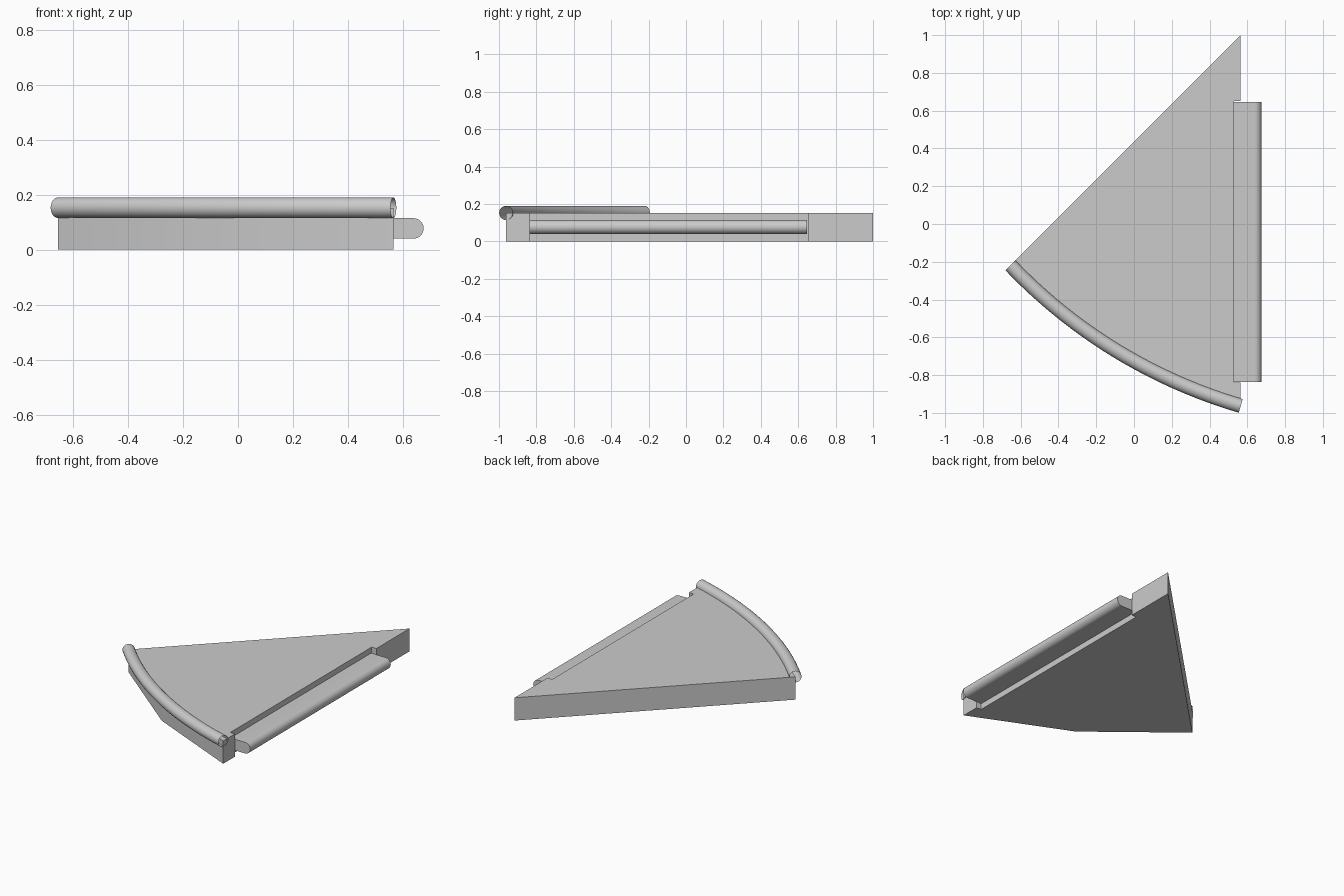
import bpy, bmesh, math
from mathutils import Vector

if "Cube" in bpy.data.objects:
    bpy.data.objects.remove(bpy.data.objects["Cube"])


def prism(name, pts, depth):
    """Closed profile of 3D points, extruded along a vector, edges sharp by angle."""
    bm = bmesh.new()
    face = bm.faces.new([bm.verts.new(p) for p in pts])
    ext = bmesh.ops.extrude_face_region(bm, geom=[face])
    bmesh.ops.translate(bm, vec=depth, verts=[g for g in ext["geom"] if isinstance(g, bmesh.types.BMVert)])
    bmesh.ops.recalc_face_normals(bm, faces=bm.faces)
    me = bpy.data.meshes.new(name)
    bm.to_mesh(me)
    bm.free()
    ob = bpy.data.objects.new(name, me)
    bpy.context.collection.objects.link(ob)
    bpy.ops.object.select_all(action='DESELECT')
    ob.select_set(True)
    bpy.context.view_layer.objects.active = ob
    bpy.ops.object.shade_smooth_by_angle(angle=math.radians(30))
    return ob


# Shared arc along the wide end of the wedge
A, B = Vector((-0.654, -0.219)), Vector((0.565, -0.963))
SWEEP = math.radians(30)
chord = B - A
R = chord.length / (2 * math.sin(SWEEP / 2))
inward = Vector((-chord.y, chord.x)).normalized()
centre = (A + B) / 2 + inward * R * math.cos(SWEEP / 2)
base = math.atan2(-inward.y, -inward.x)


def arc(n):
    angles = [base + SWEEP * (i / n - 0.5) for i in range(n + 1)]
    return [(centre.x + R * math.cos(a), centre.y + R * math.sin(a)) for a in angles]


# Wedge body with a notch along its straight right side
outline = [(0.565, 1.0)] + arc(2)
outline += [(0.565, -0.838), (0.53, -0.838), (0.53, 0.652), (0.565, 0.652)]
prism("wedge_body", [(x, y, 0) for x, y in outline], (0, 0, 0.152))

# Round-edged tongue sitting in the notch
r, zc = 0.037, 0.077
prof = [(0.53, zc - r)]
for i in range(17):
    a = math.pi * (i / 16 - 0.5)
    prof.append((0.638 + r * math.cos(a), zc + r * math.sin(a)))
prof.append((0.53, zc + r))
prism("side_tongue", [(x, -0.836, z) for x, z in prof], (0, 1.482, 0))

# Open tube rim following the arc
N, S = 24, 24
bm = bmesh.new()
rings = []
for x, y in arc(N):
    out = (Vector((x, y)) - centre).normalized()
    ring = []
    for j in range(S):
        t = 2 * math.pi * j / S
        p = Vector((x, y)) + out * 0.0375 * math.cos(t)
        ring.append(bm.verts.new((p.x, p.y, 0.152 + 0.0375 * math.sin(t))))
    rings.append(ring)
for a, b in zip(rings, rings[1:]):
    for j in range(S):
        k = (j + 1) % S
        bm.faces.new((a[j], b[j], b[k], a[k])).smooth = True
mesh = bpy.data.meshes.new("rim_tube")
bm.to_mesh(mesh)
bm.free()
bpy.context.collection.objects.link(bpy.data.objects.new("rim_tube", mesh))
